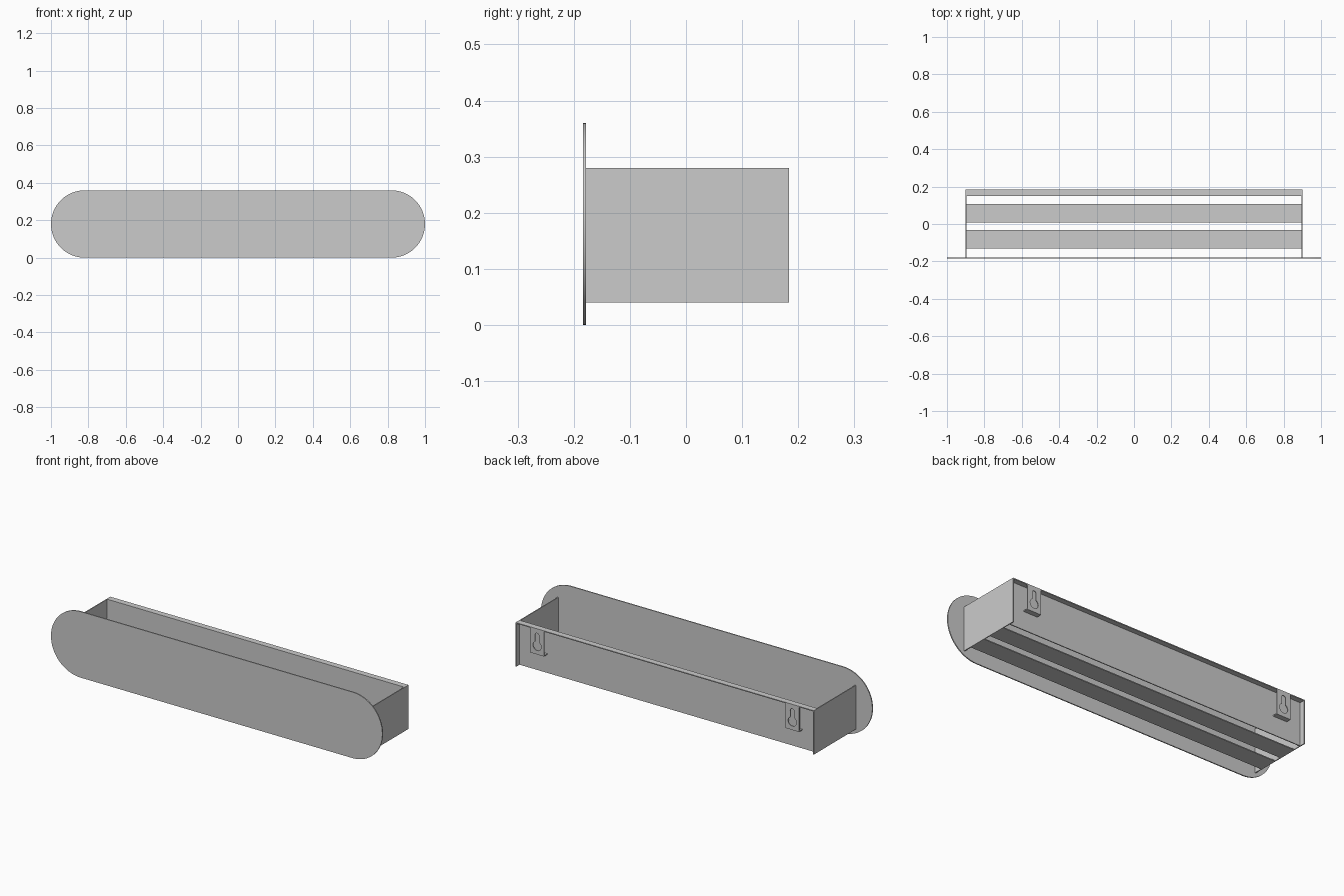
import bpy, math

if "Cube" in bpy.data.objects:
    bpy.data.objects.remove(bpy.data.objects["Cube"])

T = 0.005  # sheet thickness


def box(name, x0, x1, y0, y1, z0, z1):
    bpy.ops.mesh.primitive_cube_add(size=1, location=((x0 + x1) / 2, (y0 + y1) / 2, (z0 + z1) / 2))
    ob = bpy.context.object
    ob.name = name
    ob.scale = (x1 - x0, y1 - y0, z1 - z0)
    bpy.ops.object.transform_apply(location=False, rotation=False, scale=True)
    return ob


def arc(cx, cz, r, a0, a1, n):
    return [(cx + r * math.cos(math.radians(a0 + (a1 - a0) * i / n)),
             cz + r * math.sin(math.radians(a0 + (a1 - a0) * i / n))) for i in range(n + 1)]


def plate(name, outlines, y0, y1):
    """Upright sheet filled from x-z outlines; inner outlines become holes."""
    cu = bpy.data.curves.new(name, 'CURVE')
    cu.dimensions = '2D'
    cu.fill_mode = 'BOTH'
    cu.extrude = (y1 - y0) / 2
    for pts in outlines:
        sp = cu.splines.new('POLY')
        sp.points.add(len(pts) - 1)
        for p, (x, z) in zip(sp.points, pts):
            p.co = (x, z, 0, 1)
        sp.use_cyclic_u = True
    ob = bpy.data.objects.new(name, cu)
    bpy.context.collection.objects.link(ob)
    ob.location.y = (y0 + y1) / 2
    ob.rotation_euler.x = math.pi / 2
    bpy.ops.object.select_all(action='DESELECT')
    ob.select_set(True)
    bpy.context.view_layer.objects.active = ob
    bpy.ops.object.convert(target='MESH')
    ob = bpy.context.object
    ob.name = name
    bpy.ops.object.shade_smooth_by_angle(angle=math.radians(30))
    return ob


# Rounded front panel
plate("front_panel", [arc(0.82, 0.18, 0.18, -90, 90, 32) + arc(-0.82, 0.18, 0.18, 90, 270, 32)],
      -0.184, -0.178)

# Recessed back panel with a top flange folded outward
box("back_panel", -0.9 + T, 0.9 - T, 0.151, 0.151 + T, 0.04, 0.28)
box("back_top_flange", -0.9 + T, 0.9 - T, 0.151 + T, 0.184, 0.28 - T, 0.28)

# Bottom slats
for i, y in enumerate((-0.132, 0.008)):
    box(f"bottom_slat_{i + 1}", -0.9 + T, 0.9 - T, y, y + 0.1, 0.04, 0.04 + T)

for side, s in (("left", -1), ("right", 1)):
    # End panel
    xs = sorted((s * 0.9, s * (0.9 - T)))
    box(f"{side}_end_panel", xs[0], xs[1], -0.178, 0.184, 0.04, 0.28)

    # Hanging tab with keyhole and a return flap to the back panel
    c, w = s * 0.77, 0.042
    outer = [(c - w, 0.14), (c + w, 0.14), (c + w, 0.28 - T), (c - w, 0.28 - T)]
    keyhole = arc(c, 0.186, 0.025, 118, 422, 20) + arc(c, 0.244, 0.012, 0, 180, 10)
    plate(f"{side}_hanging_tab", [outer, keyhole], 0.184 - T, 0.184)
    box(f"{side}_tab_flap", c - w, c + w, 0.151 + T, 0.184 - T, 0.14, 0.14 + T)
